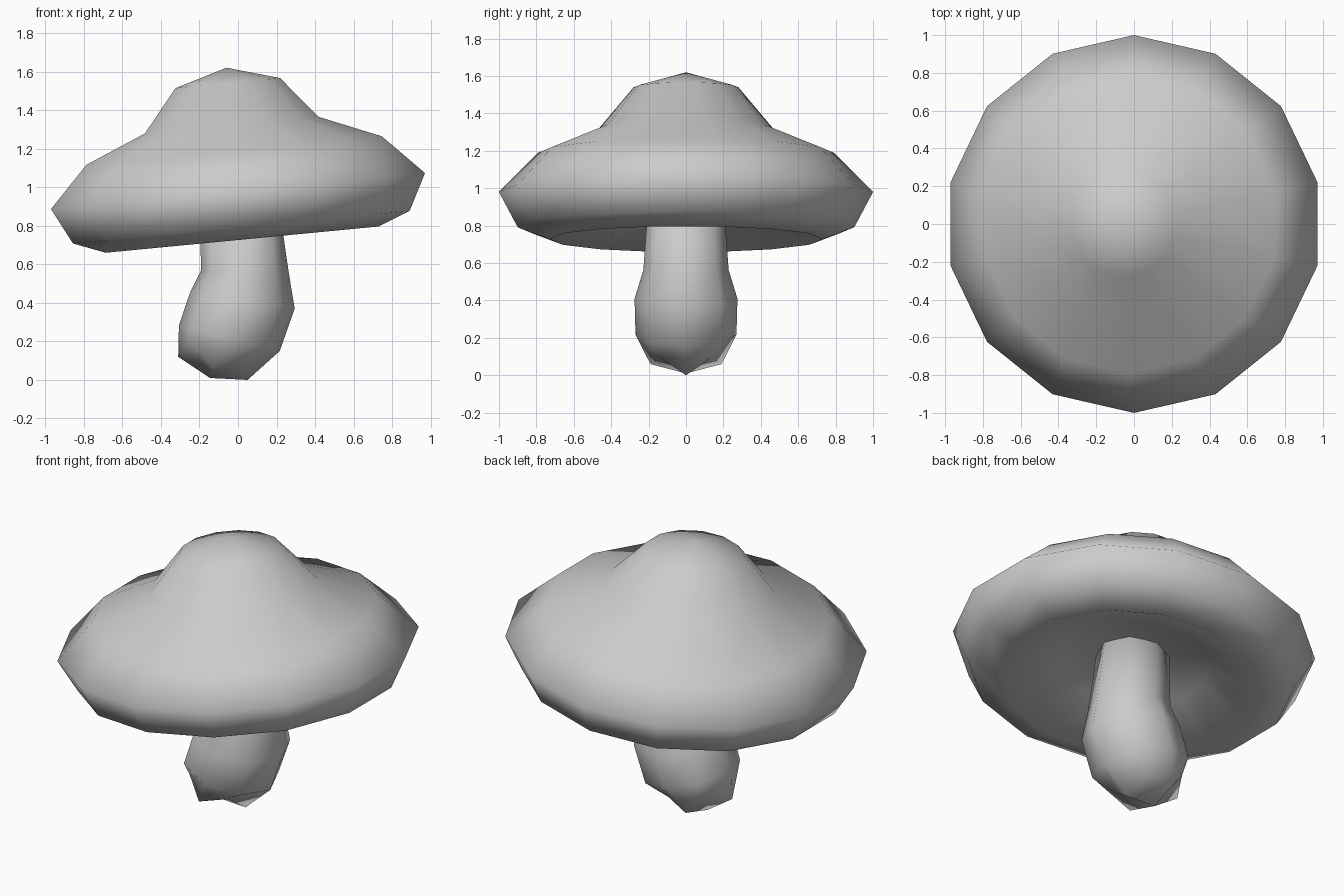
import bpy, bmesh
from math import sin, cos, pi, radians

if "Cube" in bpy.data.objects:
    bpy.data.objects.remove(bpy.data.objects["Cube"])


def ring_loft(name, rings, sides, start, zigzag=0.0):
    """Skin tilted rings (centre x, centre z, radius, tilt); radius 0 is a pole."""
    bm = bmesh.new()
    loops = []
    for n, (cx, cz, r, tilt) in enumerate(rings):
        t = radians(tilt)
        if r == 0:
            loops.append([bm.verts.new((cx, 0, cz))])
            continue
        loop = []
        for i in range(sides):
            a = start + 2 * pi * i / sides
            # the ring next to the first pole can be scalloped along its axis
            lift = zigzag if n == 1 and i % 2 else 0
            loop.append(bm.verts.new((
                cx + r * cos(a) * cos(t) - lift * sin(t),
                r * sin(a),
                cz + r * cos(a) * sin(t) + lift * cos(t))))
        loops.append(loop)
    for lo, hi in zip(loops, loops[1:]):
        for i in range(sides):
            j = (i + 1) % sides
            quad = [lo[i % len(lo)], lo[j % len(lo)], hi[j % len(hi)], hi[i % len(hi)]]
            bm.faces.new(list(dict.fromkeys(quad)))
    bmesh.ops.recalc_face_normals(bm, faces=bm.faces)
    for f in bm.faces:
        f.smooth = True
    mesh = bpy.data.meshes.new(name)
    bm.to_mesh(mesh)
    bm.free()
    obj = bpy.data.objects.new(name, mesh)
    bpy.context.collection.objects.link(obj)
    return obj


# Cap: hollow underside, rolled rim and raised crown, leaning to the left
TILT = 5.5
ring_loft("mushroom_cap", [
    (-0.01, 0.93, 0, 0),
    (0.0, 0.87, 0.42, TILT),
    (0.022, 0.728, 0.73, TILT),
    (0.017, 0.792, 0.90, TILT),
    (0.0, 0.98, 1.0, TILT),
    (-0.02, 1.19, 0.79, TILT),
    (-0.033, 1.322, 0.464, TILT),
    (-0.053, 1.54, 0.28, TILT),
    (-0.06, 1.62, 0, 0),
], 14, pi / 2)

# Stem: bent, bulging towards a scalloped foot
ring_loft("mushroom_stem", [
    (-0.145, 0.01, 0, 0),
    (-0.13, 0.06, 0.19, -18.4),
    (-0.045, 0.217, 0.27, -14.3),
    (0.022, 0.41, 0.275, -8.4),
    (0.035, 0.563, 0.228, -1),
    (0.005, 0.95, 0.2, 4),
    (0.0, 0.96, 0, 0),
], 8, 0, zigzag=0.08)
